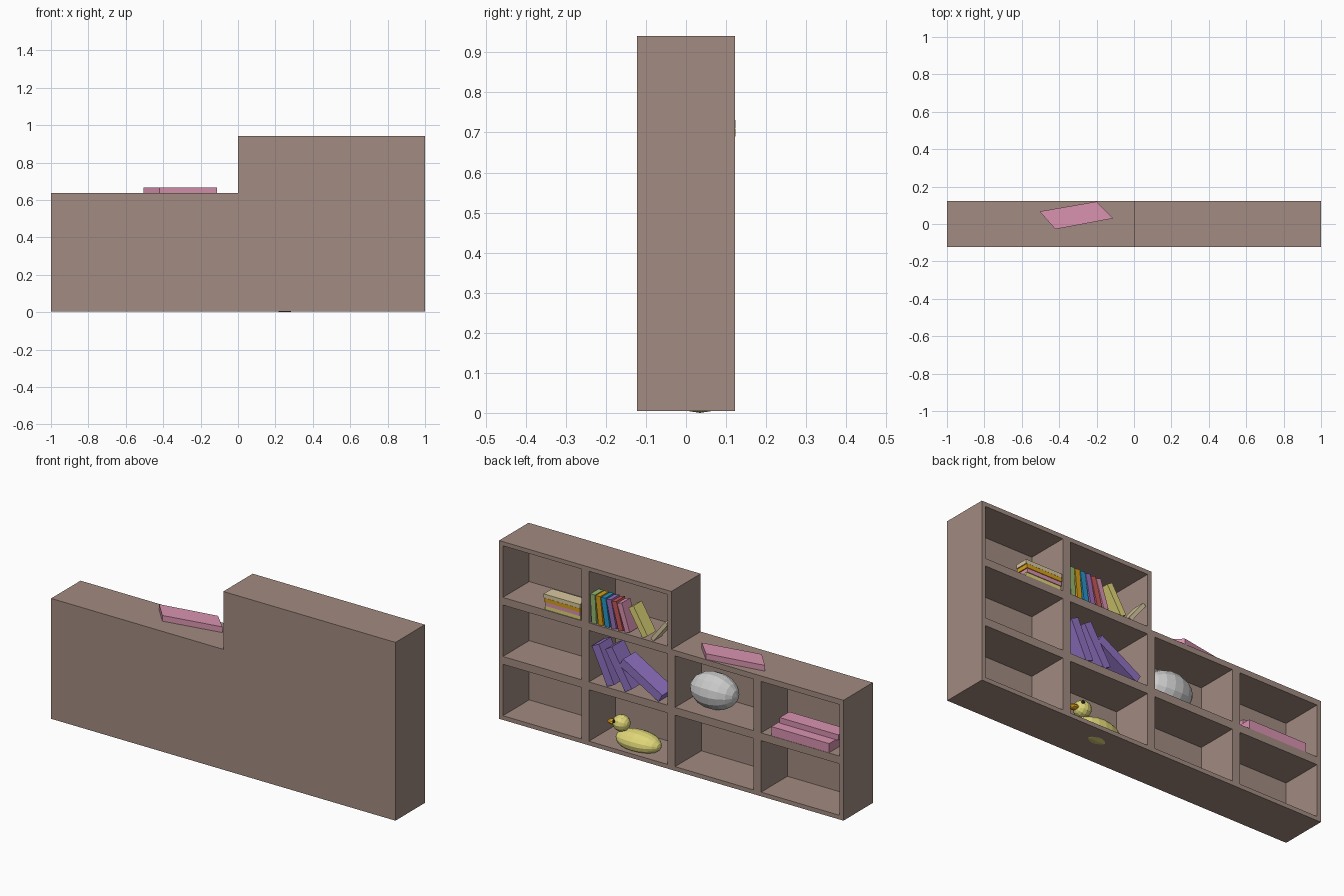
import bpy, bmesh, math
from mathutils import Matrix, Vector

if "Cube" in bpy.data.objects:
    bpy.data.objects.remove(bpy.data.objects["Cube"])

COL = {
    "wood": (.36, .26, .22), "pink": (.69, .29, .43), "purple": (.28, .17, .54),
    "yellow": (.75, .68, .19), "orange": (.8, .4, .01), "green": (.3, .48, .16),
    "gold": (.68, .35, .01), "blue": (.02, .3, .58), "red": (.58, .1, .1),
    "beige": (.68, .58, .35), "violet": (.33, .16, .5), "black": (.02, .02, .02),
}


def paint(ob, color):
    if color:
        m = bpy.data.materials.get(color) or bpy.data.materials.new(color)
        m.diffuse_color = (*COL[color], 1)
        m.use_nodes = True
        m.node_tree.nodes["Principled BSDF"].inputs["Base Color"].default_value = m.diffuse_color
        ob.data.materials.append(m)


def finish(name, bm, color):
    bmesh.ops.recalc_face_normals(bm, faces=bm.faces)
    me = bpy.data.meshes.new(name)
    bm.to_mesh(me)
    bm.free()
    ob = bpy.data.objects.new(name, me)
    bpy.context.collection.objects.link(ob)
    paint(ob, color)
    return ob


def prism(name, pts, vec, color):
    """Extrude a flat polygon along vec."""
    bm = bmesh.new()
    f = bm.faces.new([bm.verts.new(p) for p in pts])
    r = bmesh.ops.extrude_face_region(bm, geom=[f])
    bmesh.ops.translate(bm, vec=vec,
                        verts=[v for v in r["geom"] if isinstance(v, bmesh.types.BMVert)])
    return finish(name, bm, color)


def box(name, x0, x1, y0, y1, z0, z1, color):
    pts = [(x0, y0, z0), (x1, y0, z0), (x1, y1, z0), (x0, y1, z0)]
    return prism(name, pts, (0, 0, z1 - z0), color)


def leaning_book(name, x, z, deg, height, thick, y0, y1, color):
    """Book standing on its lower +x corner, top tipped toward +x by deg."""
    a = math.radians(deg)
    d = Vector((math.sin(a), 0, math.cos(a))) * height
    n = Vector((-math.cos(a), 0, math.sin(a))) * thick
    p = Vector((x, y0, z))
    return prism(name, [p, p + d, p + d + n, p + n], (0, y1 - y0, 0), color)


def ball(name, c, r, color, seg=16, rings=10):
    """Faceted ellipsoid with its poles along x."""
    bm = bmesh.new()
    bmesh.ops.create_uvsphere(bm, u_segments=seg, v_segments=rings, radius=1)
    bm.transform(Matrix.Translation(c) @ Matrix.Diagonal((*r, 1))
                 @ Matrix.Rotation(math.pi / 2, 4, 'Y'))
    return finish(name, bm, color)


# Bookcase: solid/empty cells on an uneven grid, only outer faces are made
XS = [-1, -.978, -.522, -.478, -.022, 0, .022, .478, .522, .978, 1]
YS = [-.122, -.096, .122]
ZS = [.005, .027, .297, .338, .608, .637, .648, .919, .941]
OPEN_X, OPEN_Z = (1, 3, 6, 8), (1, 3, 6)


def solid(i, j, k):
    if not (0 <= i < len(XS) - 1 and 0 <= j < 2 and 0 <= k < len(ZS) - 1):
        return False
    if i < 5 and k > 4:
        return False
    return not (j == 1 and i in OPEN_X and k in OPEN_Z)


bm = bmesh.new()
grid = (XS, YS, ZS)
for i in range(len(XS) - 1):
    for j in range(2):
        for k in range(len(ZS) - 1):
            if not solid(i, j, k):
                continue
            for ax in range(3):
                for side in (0, 1):
                    nb = [i, j, k]
                    nb[ax] += 2 * side - 1
                    if solid(*nb):
                        continue
                    quad = []
                    for u, v in ((0, 0), (1, 0), (1, 1), (0, 1)):
                        idx = [i, j, k]
                        idx[ax] += side
                        idx[(ax + 1) % 3] += u
                        idx[(ax + 2) % 3] += v
                        quad.append(bm.verts.new([grid[q][idx[q]] for q in range(3)]))
                    bm.faces.new(quad)
bmesh.ops.remove_doubles(bm, verts=bm.verts, dist=1e-4)
bmesh.ops.recalc_face_normals(bm, faces=bm.faces)
bmesh.ops.dissolve_limit(bm, angle_limit=.01, verts=bm.verts, edges=bm.edges)
finish("bookcase", bm, "wood")

# Stack of flat books, upper shelf
for n, (c, x1, y1) in enumerate((("yellow", .735, .118), ("pink", .73, .121),
                                 ("gold", .735, .124), ("beige", .74, .124))):
    z = .648 + n * .021
    box(f"stacked_book_{n}", .53, x1, y1 - .07, y1, z, z + .0205, c)

# Row of upright books, upper shelf
row = ("green", "gold", "blue", "violet", "red", "pink")
for n, c in enumerate(row):
    leaning_book(f"upright_book_{n}", .468 - n * .039, .648, 3 + n * 3,
                 .15, .028, .045, .115, c)
leaning_book("slumped_book", .172, .648, 31, .16, .034, .045, .115, "yellow")
leaning_book("wall_leaning_book", .125, .66, -38, .135, .02, .05, .115, "beige")

# Large purple books, middle shelf
for n, (x, deg, h) in enumerate(((.378, 25, .21), (.273, 31, .225), (.08, 60, .262))):
    leaning_book(f"large_book_{n}", x, .338, deg, h, .045, .015, .115, "purple")

# Pink books: two flat in the end bay, one lying askew on top
box("bay_book_lower", -.915, -.58, 0, .12, .338, .386, "pink")
box("bay_book_upper", -.93, -.59, -.015, .065, .386, .415, "pink")
prism("top_book", [(-.505, .067, .637), (-.2, .12, .637), (-.112, .03, .637),
                   (-.42, -.028, .637)], (0, 0, .03), "pink")

# Grey faceted stone
ball("stone", (-.18, .02, .43), (.13, .09, .092), None, 14, 9)

# Toy duck, lower shelf
ball("duck_body", (.25, .035, .055), (.125, .07, .055), "yellow")
ball("duck_head", (.343, .045, .13), (.044, .042, .042), "yellow", 12, 8)
ball("duck_beak", (.39, .045, .124), (.03, .022, .012), "orange", 10, 6)
for s in (-1, 1):
    ball(f"duck_eye_{s}", (.364, .045 + s * .031, .144), (.009, .009, .009), "black", 8, 6)
